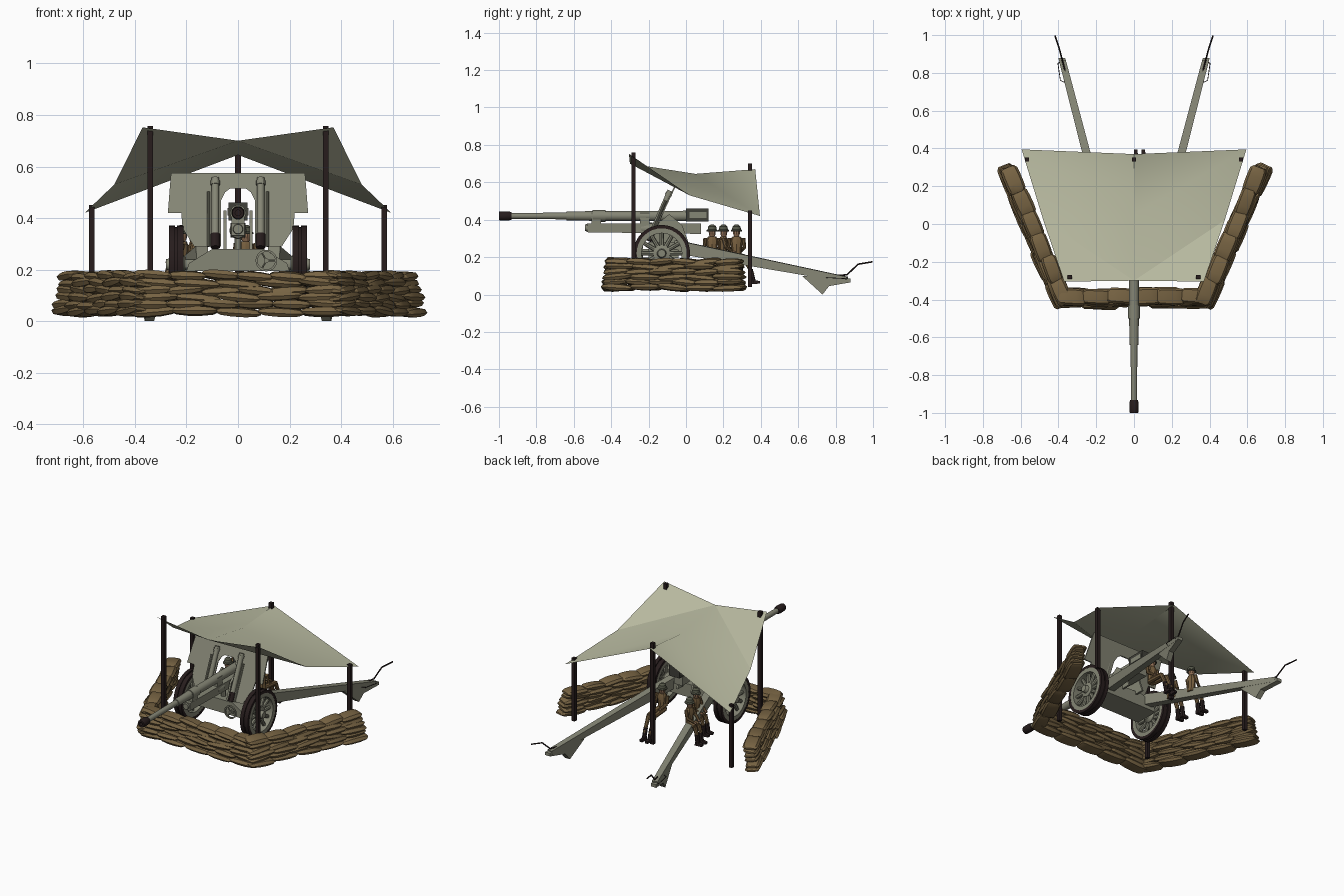
import bpy, bmesh, math, random
from mathutils import Vector, Matrix

if "Cube" in bpy.data.objects:
    bpy.data.objects.remove(bpy.data.objects["Cube"])

random.seed(4)
V = Vector


def mat(name, r, g, b):
    m = bpy.data.materials.new(name)
    m.diffuse_color = (r, g, b, 1)
    m.use_nodes = True
    m.node_tree.nodes["Principled BSDF"].inputs["Base Color"].default_value = m.diffuse_color
    return m


CANVAS = mat("sage canvas", 0.47, 0.48, 0.345)
STEEL = mat("grey green paint", 0.235, 0.237, 0.178)
DARK = mat("dark gunmetal", 0.05, 0.05, 0.04)
RUBBER = mat("dark brown wood and rubber", 0.02, 0.012, 0.012)
SAND = mat("sandbag brown", 0.185, 0.126, 0.056)
CLOTH = mat("uniform brown", 0.18, 0.112, 0.048)
SKIN = mat("skin", 0.28, 0.16, 0.09)
HELMET = mat("helmet green", 0.09, 0.095, 0.065)


def finish(bm, name, m):
    bmesh.ops.remove_doubles(bm, verts=bm.verts, dist=1e-5)
    bmesh.ops.recalc_face_normals(bm, faces=bm.faces)
    me = bpy.data.meshes.new(name)
    bm.to_mesh(me)
    bm.free()
    me.materials.append(m)
    ob = bpy.data.objects.new(name, me)
    bpy.context.collection.objects.link(ob)
    return ob


def skin_rings(bm, rings, cap=True, loop=False):
    rs = [[bm.verts.new(p) for p in r] for r in rings]
    n = len(rs[0])
    pairs = list(zip(rs, rs[1:])) + ([(rs[-1], rs[0])] if loop else [])
    for a, b in pairs:
        for i in range(n):
            bm.faces.new((a[i], a[(i + 1) % n], b[(i + 1) % n], b[i]))
    if cap and not loop:
        bm.faces.new(rs[0])
        bm.faces.new(rs[-1])


def lathe(name, m, origin, axis, prof, seg=16, loop=False):
    """Turn (distance along axis, radius) pairs around an axis."""
    q = V(axis).to_track_quat('Z', 'Y')
    bm = bmesh.new()
    skin_rings(bm, [[V(origin) + q @ V((r * math.cos(2 * math.pi * i / seg), r * math.sin(2 * math.pi * i / seg), d))
                     for i in range(seg)] for d, r in prof], loop=loop)
    return finish(bm, name, m)


def rod(name, m, a, b, r, r2=None, seg=12):
    d = V(b) - V(a)
    return lathe(name, m, a, d, [(0, r), (d.length, r2 or r)], seg)


def beam(name, m, a, b, s1, s2=None):
    """Tapered box between two points; sizes are (width, height)."""
    d = (V(b) - V(a)).normalized()
    side = d.cross(V((0, 0, 1)))
    side = side.normalized() if side.length > 1e-3 else V((1, 0, 0))
    up = side.cross(d)
    bm = bmesh.new()
    skin_rings(bm, [[V(p) + side * s[0] / 2 * i + up * s[1] / 2 * j for i, j in ((-1, -1), (1, -1), (1, 1), (-1, 1))]
                    for p, s in ((a, s1), (b, s2 or s1))])
    return finish(bm, name, m)


def prism(name, m, pts, ext):
    bm = bmesh.new()
    skin_rings(bm, [pts, [V(p) + V(ext) for p in pts]])
    return finish(bm, name, m)


# canopy: 3 x 3 sagging cloth
bm = bmesh.new()
rows = [[(x * s, y, z) for s, y, z in ((-1, ys, zs), (0, yc, zc), (1, ys, zs))]
        for x, ys, zs, yc, zc in ((.37, -.305, .752, -.30, .70), (.48, .02, .53, .05, .645), (.595, .395, .42, .37, .67))]
g = [[bm.verts.new(p) for p in r] for r in rows]
for j in range(2):
    for i in range(2):
        a, b, c, d = g[j][i], g[j][i + 1], g[j + 1][i + 1], g[j + 1][i]
        for t in (((a, b, c), (a, c, d)) if i else ((a, b, d), (b, c, d))):
            bm.faces.new(t)
finish(bm, "canopy", CANVAS)

# canopy poles
for x, y, top in ((-.34, -.28, .758), (.34, -.28, .758), (-.567, .342, .45), (.567, .342, .45), (0, .342, .70)):
    beam("canopy_pole", RUBBER, (x, y, .04), (x, y, top), (.022, .022))

# sandbag walls
bm = bmesh.new()
PROF = ((-.5, .7, .3), (-.4, .95, .75), (-.15, 1, 1), (.15, 1, 1), (.4, .95, .75), (.5, .7, .3))


def sandbag(c, ang, length, w, h):
    M = (Matrix.Translation(c) @ Matrix.Rotation(ang + random.uniform(-.06, .06), 4, 'Z')
         @ Matrix.Rotation(random.uniform(-.1, .1), 4, 'Y') @ Matrix.Rotation(random.uniform(-.15, .15), 4, 'X'))
    sec = ((-.5, -.05), (-.4, -.42), (0, -.5), (.4, -.42), (.5, .05), (.38, .42), (0, .5), (-.38, .42))
    skin_rings(bm, [[M @ V((t * length, p * w * kw, q * h * kh)) for p, q in sec] for t, kw, kh in PROF])


for a, b in (((-.40, -.39), (.40, -.39)), ((.37, -.425), (.68, .30)), ((-.37, -.425), (-.68, .30))):
    a, b = V((*a, 0)), V((*b, 0))
    d = b - a
    ang = math.atan2(d.y, d.x)
    for k in range(6):
        n = 6 if k % 2 else 5
        for i in range(n):
            p = a + d * ((i + .5) / n)
            out = V((p.x, p.y + .05, 0)).normalized() * (.012 - .005 * k + random.uniform(-.008, .008))
            z = .038 + .0275 * k + random.uniform(-.003, .003)
            sandbag(p + out + V((0, 0, z)), ang, d.length / n * 1.1, .09 + random.uniform(-.008, .008), .038)
finish(bm, "sandbag_wall", SAND)

# barrel, muzzle, breech and recoil cradle
F = (0, 1, 0)
lathe("muzzle", RUBBER, (0, -1, .42), F, [(.06, .011), (0, .011), (0, .022), (.005, .024), (.05, .025), (.068, .02)], 20)
lathe("barrel", STEEL, (0, 0, .42), F, [(-.935, .016), (-.64, .018), (-.64, .023), (-.50, .026), (-.50, .031),
                                        (-.43, .031), (-.43, .026), (.02, .028)], 20)
beam("breech", DARK, (0, 0, .425), (0, .12, .425), (.075, .07))
beam("breech_top", STEEL, (0, .02, .425), (0, .11, .425), (.082, .03))
beam("recoil_cradle", STEEL, (0, -.53, .357), (0, .08, .352), (.05, .048), (.06, .056))
lathe("recoil_cap", STEEL, (0, -.54, .357), F, [(0, .018), (.02, .022)], 14)
for y in (-.48, -.22):
    beam("barrel_clamp", STEEL, (0, y - .025, .40), (0, y + .025, .40), (.05, .07))

# split shield leaning backwards
half = [(.05, .575), (.26, .575), (.272, .42), (.22, .42), (.215, .36), (.17, .29), (.065, .29), (.065, .47), (.05, .50)]
for s in (-1, 1):
    prism("shield_half", STEEL, [(s * x, -.17 + (z - .35) * .47, z) for x, z in half], (0, .008, 0))
prism("shield_bridge", STEEL, [(x, -.17 + (z - .35) * .47, z) for x, z in
                               ((-.05, .575), (.05, .575), (.05, .5), (.03, .515), (-.03, .515), (-.05, .5))], (0, .008, 0))

# carriage body and saddle
prism("carriage_body", STEEL, [(-.2, -.2, .195), (.2, -.2, .195), (.19, -.2, .225), (.10, -.2, .28),
                               (-.10, -.2, .28), (-.19, -.2, .225)], (0, .16, 0))
rod("axle", STEEL, (-.23, -.13, .22), (.23, -.13, .22), .022)
for s in (-1, 1):
    prism("trunnion_plate", STEEL, [(s * .045, -.19, .26), (s * .045, .02, .26), (s * .045, -.02, .37),
                                    (s * .045, -.09, .43), (s * .045, -.15, .38)], (s * .012, 0, 0))
    # balancing cylinders with side rods
    a, b = V((s * .088, -.20, .29)), V((s * .088, -.085, .555))
    rod("balancer", STEEL, a, b, .015, seg=14)
    rod("balancer_foot", RUBBER, a - V((0, .002, .004)), a + (b - a) * .18, .018)
    rod("balancer_collar", STEEL, a + (b - a) * .9, b - (b - a) * .04, .018)
    o = V((s * .027, 0, 0))
    rod("balancer_rod", STEEL, a + o, a + o + (b - a) * .8, .006, seg=8)
rod("sight_housing", STEEL, (0, -.24, .352), (0, -.18, .352), .03, .034)
rod("elevating_screw", STEEL, (0, -.15, .21), (0, -.15, .34), .014)

# hand wheel
c = V((.11, -.235, .235))
lathe("hand_wheel_rim", STEEL, c, F, [(-.005, .034), (-.005, .042), (.005, .042), (.005, .034)], 20, True)
rod("hand_wheel_shaft", STEEL, c - V((0, .006, 0)), c + V((0, .06, 0)), .009)
for k in range(3):
    o = V((math.cos(k * 2.094), 0, math.sin(k * 2.094))) * .037
    rod("hand_wheel_spoke", STEEL, c, c + o, .004, seg=6)


def ring(name, m, x, w, r1, r2):
    return lathe(name, m, (x, -.13, .22), (1, 0, 0), [(-w, r1), (-w, r2), (w, r2), (w, r1)], 32, True)


for s in (-1, 1):
    # twin wheels
    for x in (.224, .256):
        ring("tyre", RUBBER, s * x, .012, .134, .152)
    ring("wheel_rim", STEEL, s * .24, .0275, .108, .138)
    ring("wheel_band", RUBBER, s * .24, .01, .128, .146)
    lathe("wheel_hub", STEEL, (s * .205, -.13, .22), (s, 0, 0), [(0, .03), (.02, .045), (.05, .045), (.055, .025), (.075, .02)], 20)
    for k in range(12):
        t = k * math.pi / 6
        o = V((0, math.cos(t), math.sin(t)))
        rod("wheel_spoke", STEEL, V((s * .24, -.13, .22)) + o * .03, V((s * .24, -.13, .22)) + o * .115, .013, .011, 8)

    # split trails with spade, handspike and grab handle
    tx = lambda y, e=0: s * (.375 + e + (y - .85) * .26)
    beam("trail_leg", STEEL, (tx(-.06), -.06, .257), (tx(.86), .86, .08), (.048, .07), (.036, .03))
    prism("trail_spade", STEEL, [(tx(y, -.018), y, z) for y, z in
                                 ((.62, .10), (.73, .0), (.765, .045), (.88, .065), (.88, .085), (.72, .10))],
          (s * .036, 0, 0))
    path = [(tx(.76), .76, .10), (tx(.86), .86, .105), (tx(.92), .92, .162), (s * .418, .997, .175)]
    for a, b in zip(path, path[1:]):
        rod("handspike", RUBBER, a, b, .0042, seg=8)
    path = [(tx(.75, .018), .75, .09), (tx(.76, .038), .76, .09), (tx(.85, .028), .85, .085), (tx(.86, .012), .86, .08)]
    for a, b in zip(path, path[1:]):
        rod("grab_handle", RUBBER, a, b, .002, seg=6)


# seated crew
def crew(x, y, turn, reach, drop):
    M = Matrix.Translation((x, y, .215)) @ Matrix.Rotation(turn, 4, 'Z')
    P = lambda *p: M @ V(p)
    bm = bmesh.new()
    skin_rings(bm, [[P(w * math.cos(k * math.pi / 4), d * math.sin(k * math.pi / 4), z) for k in range(8)]
                    for z, w, d in ((-.015, .028, .024), (.03, .027, .022), (.075, .034, .024), (.095, .022, .016))])
    finish(bm, "crew_torso", CLOTH)
    lathe("crew_head", SKIN, P(0, .002, .09), (0, 0, 1), [(0, .011), (.015, .018), (.032, .02), (.05, .014)], 10)
    lathe("crew_helmet", HELMET, P(0, 0, .123), (0, 0, 1), [(0, .03), (.005, .03), (.01, .024), (.026, .021), (.036, .009)], 12)
    for s in (-1, 1):
        knee, foot = P(s * .02, reach * .6, -.012), P(s * .02, reach * .85, -drop + .04)
        rod("crew_upper_arm", CLOTH, P(s * .036, 0, .085), P(s * .042, .012, .038), .012, .01, 8)
        rod("crew_forearm", CLOTH, P(s * .042, .012, .038), P(s * .022, .05, .014), .01, .008, 8)
        rod("crew_hand", SKIN, P(s * .022, .05, .014), P(s * .02, .064, .01), .008, seg=6)
        rod("crew_thigh", CLOTH, P(s * .015, 0, -.004), knee, .017, .014, 8)
        rod("crew_shin", CLOTH, knee, foot, .014, .01, 8)
        rod("crew_boot_leg", RUBBER, knee.lerp(foot, .7), P(s * .02, reach * .87, -drop), .0135, seg=8)
        beam("crew_boot", RUBBER, P(s * .02, reach * .87 - .015, -drop + .003),
             P(s * .02, reach * .87 + .034, -drop), (.022, .024), (.018, .014))


crew(.03, .20, 0, .185, .15)
crew(-.17, .14, math.pi / 2, .085, .12)
crew(-.215, .27, math.pi / 2, .085, .12)

# smooth curved surfaces, keep hard edges
bpy.ops.object.select_all(action='SELECT')
bpy.context.view_layer.objects.active = bpy.data.objects["canopy"]
bpy.ops.object.shade_smooth_by_angle(angle=math.radians(30))
